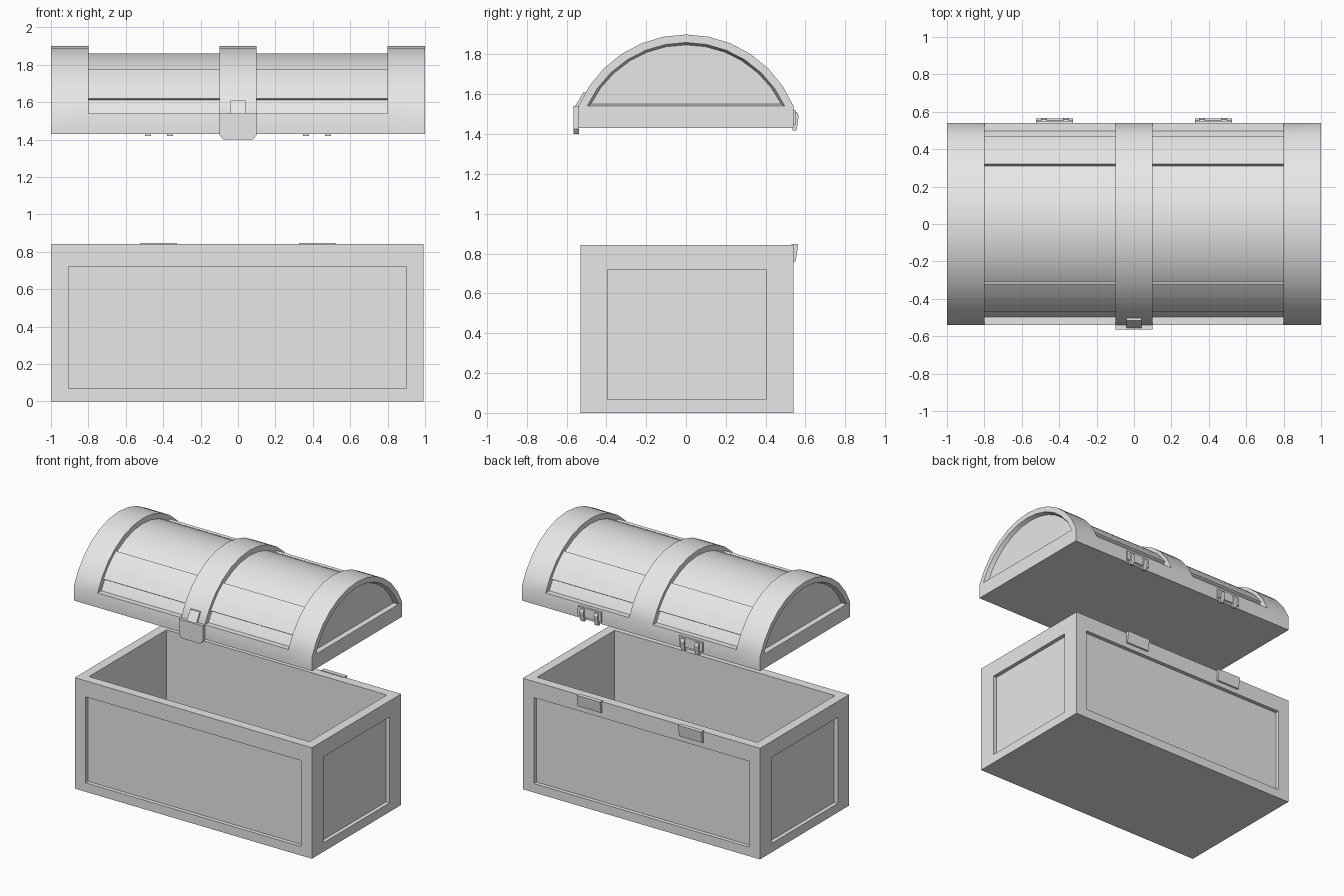
import bpy, bmesh
from math import sin, cos, asin, acos, radians
from mathutils import Vector

cube = bpy.data.objects.get("Cube")
if cube:
    bpy.data.objects.remove(cube)

GREY = (0.8, 0.8, 0.8, 1.0)
mat = bpy.data.materials.new("light_grey")
mat.use_nodes = True
mat.diffuse_color = GREY
mat.node_tree.nodes["Principled BSDF"].inputs["Base Color"].default_value = GREY

AXIS_Z = 1.315      # centre height of the lid arc
R_BAND = 0.585      # bands and end rims
R_CORE = 0.545      # sunken boards
R_PLANK = 0.56      # raised boards
HALF = 0.54         # half depth of the lid
LID_Z, EDGE_Z = 1.43, 1.54


def finish(name, bm):
    """Clean the mesh, link it and shade it."""
    bmesh.ops.remove_doubles(bm, verts=bm.verts, dist=0.0002)
    bmesh.ops.recalc_face_normals(bm, faces=bm.faces)
    mesh = bpy.data.meshes.new(name)
    bm.to_mesh(mesh)
    bm.free()
    mesh.materials.append(mat)
    obj = bpy.data.objects.new(name, mesh)
    bpy.context.collection.objects.link(obj)
    bpy.ops.object.select_all(action='DESELECT')
    obj.select_set(True)
    bpy.context.view_layer.objects.active = obj
    bpy.ops.object.shade_smooth_by_angle(angle=radians(30))
    return obj


def loft(name, sections):
    """Skin matching closed loops of points and cap both ends."""
    bm = bmesh.new()
    rings = [[bm.verts.new(p) for p in s] for s in sections]
    n = len(rings[0])
    for a, b in zip(rings, rings[1:]):
        for i in range(n):
            j = (i + 1) % n
            bm.faces.new((a[i], a[j], b[j], b[i]))
    bm.faces.new(rings[0])
    bm.faces.new(rings[-1])
    return finish(name, bm)


def prism_x(name, profile, x0, x1):
    """Extrude a (y, z) profile along x."""
    return loft(name, [[(x, y, z) for y, z in profile] for x in (x0, x1)])


def arc(r, a0, a1, steps):
    """Points on the lid arc, angles measured from the top."""
    angles = [a0 + (a1 - a0) * i / steps for i in range(steps + 1)]
    return [(r * sin(a), AXIS_Z + r * cos(a)) for a in angles]


# Box: sunken panel on each side, open cavity on top
bm = bmesh.new()
bmesh.ops.create_cube(bm, size=1)
for v in bm.verts:
    v.co = Vector((v.co.x * 1.99, v.co.y * 1.07, (v.co.z + 0.5) * 0.842))
for face in list(bm.faces):
    normal = face.normal.copy()
    bm.normal_update()
    normal = face.normal.copy()
    if normal.z < -0.5:
        continue
    bmesh.ops.inset_individual(bm, faces=[face], thickness=0.1)
    depth = 0.03
    if normal.z > 0.5:
        depth = 0.77
    else:
        for v in face.verts:
            v.co.z = 0.72 if v.co.z > 0.4 else 0.068
            if abs(normal.y) > 0.5:
                v.co.x = 0.903 if v.co.x > 0 else -0.903
            else:
                v.co.y = 0.398 if v.co.y > 0 else -0.398
    rim = bmesh.ops.extrude_face_region(bm, geom=[face])
    moved = [g for g in rim["geom"] if isinstance(g, bmesh.types.BMVert)]
    if face.is_valid:
        bm.faces.remove(face)
    bmesh.ops.translate(bm, verts=moved, vec=normal * -depth)
box = finish("chest_box", bm)
box.location = (-0.003, 0.004, 0)


# Lid: one skin running through bands, sunken boards and end recesses
def lid_section(x, r, base, edge, half=None):
    a = acos((edge - AXIS_Z) / r)
    pts = arc(r, -a, a, 12)
    h = half or pts[-1][0]
    loop = [(-h, base), (-h, edge)] + pts + [(h, edge), (h, base)]
    return [(x, y, z) for y, z in loop]


def band(x):
    return lid_section(x, R_BAND, LID_Z, EDGE_Z, HALF)


def boards(x):
    return lid_section(x, R_CORE, LID_Z, EDGE_Z, HALF)


def half_lid(s):
    return [lid_section(s * 0.97, 0.533, 1.55, 1.55),
            lid_section(s * 1.0, R_CORE, EDGE_Z, EDGE_Z),
            band(s * 1.0), band(s * 0.8), boards(s * 0.8),
            boards(s * 0.1), band(s * 0.1)]


loft("lid", half_lid(-1) + half_lid(1)[::-1])

# Raised boards between the bands
inner, outer = asin(0.32 / R_PLANK), asin(0.47 / R_PLANK)
for sx, side in ((1, "left"), (-1, "right")):
    for sy, end in ((1, "back"), (-1, "front")):
        loop = arc(R_PLANK, inner, outer, 3) + arc(0.52, outer, inner, 3)
        prism_x(f"raised_board_{end}_{side}", [(sy * y, z) for y, z in loop],
                sx * 0.099, sx * 0.801)

# Latch plate with clipped lower corners, and its tab
plate = [(-0.1, EDGE_Z), (0.1, EDGE_Z), (0.1, 1.425), (0.08, 1.4),
         (-0.08, 1.4), (-0.1, 1.425)]
loft("latch_plate", [[(x, y, z) for x, z in plate] for y in (-0.565, -0.538)])
prism_x("latch_tab", [(-0.53, 1.535), (-0.56, 1.535), (-0.515, 1.61),
                      (-0.49, 1.61)], -0.04, 0.04)

# Hinges at the back
for s, side in ((1, "left"), (-1, "right")):
    prism_x(f"box_hinge_{side}",
            [(0.53, 0.847), (0.563, 0.847), (0.56, 0.82), (0.55, 0.76), (0.53, 0.755)],
            s * 0.327, s * 0.523)
    prism_x(f"lid_hinge_plate_{side}",
            [(0.53, 1.525), (0.55, 1.52), (0.553, 1.45), (0.53, 1.44)],
            s * 0.327, s * 0.523)
    for x, part in ((0.363, "inner"), (0.482, "outer")):
        prism_x(f"lid_hinge_prong_{part}_{side}",
                [(0.535, 1.515), (0.558, 1.51), (0.566, 1.49), (0.555, 1.418), (0.535, 1.418)],
                s * (x - 0.016), s * (x + 0.016))
